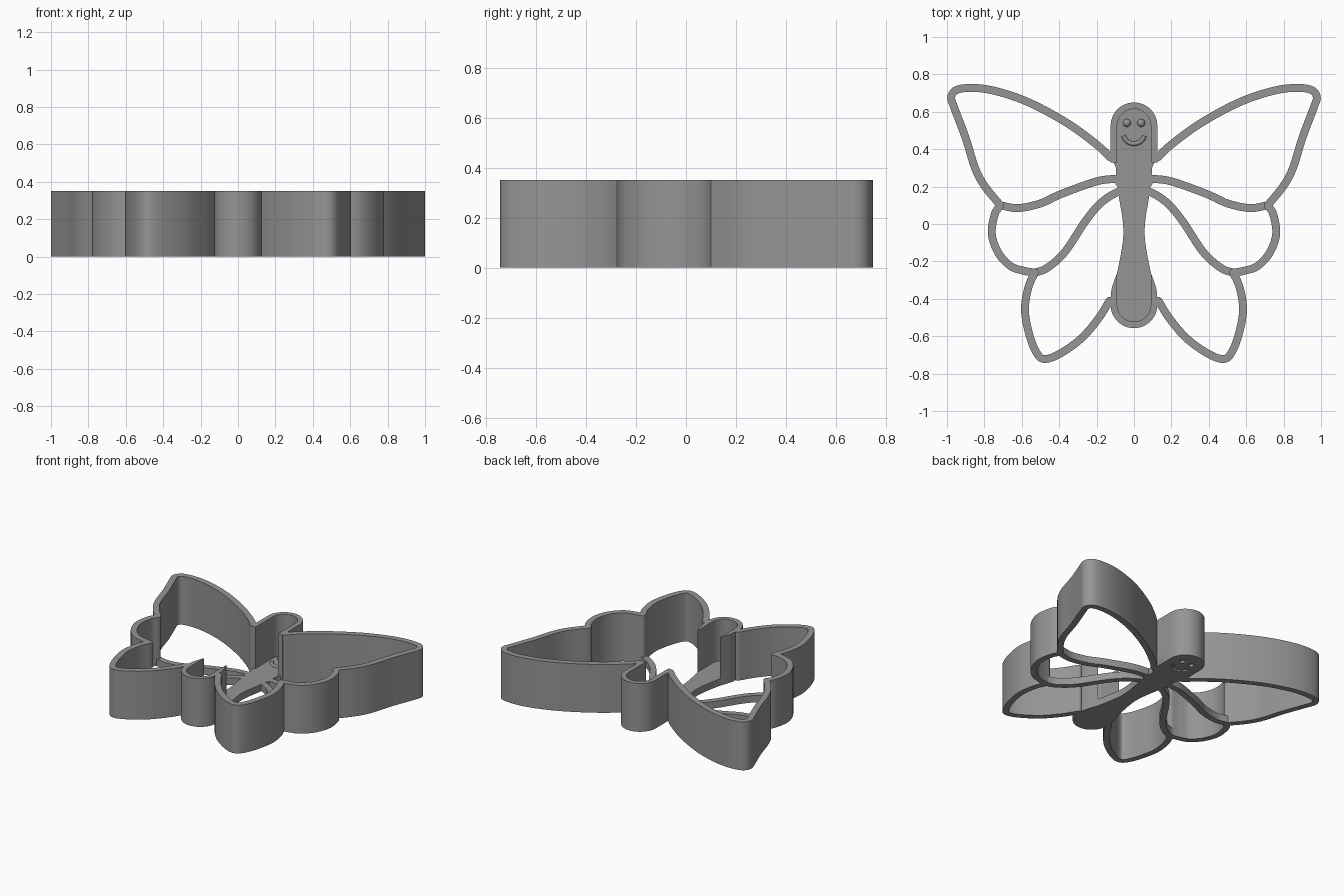
import bpy, bmesh, math
from mathutils import Vector

if "Cube" in bpy.data.objects:
    bpy.data.objects.remove(bpy.data.objects["Cube"])

WALL_H, FLOOR_H, T = 0.35, 0.05, 0.042

grey = bpy.data.materials.new("grey plastic")
grey.diffuse_color = (0.30, 0.30, 0.30, 1)
grey.use_nodes = True
grey.node_tree.nodes["Principled BSDF"].inputs["Base Color"].default_value = grey.diffuse_color


def add(name, bm):
    bmesh.ops.recalc_face_normals(bm, faces=bm.faces)
    me = bpy.data.meshes.new(name)
    bm.to_mesh(me)
    bm.free()
    me.materials.append(grey)
    ob = bpy.data.objects.new(name, me)
    bpy.context.collection.objects.link(ob)
    return ob


def prism(name, outline, z0, z1):
    """Extrude a closed flat outline from z0 to z1."""
    bm = bmesh.new()
    f = bm.faces.new([bm.verts.new((x, y, z0)) for x, y in outline])
    r = bmesh.ops.extrude_face_region(bm, geom=[f])
    top = [v for v in r["geom"] if isinstance(v, bmesh.types.BMVert)]
    bmesh.ops.translate(bm, verts=top, vec=(0, 0, z1 - z0))
    return add(name, bm)


def smooth(pts, n=8):
    """Catmull-Rom curve through the points."""
    p = [Vector(q) for q in pts]
    p = [2 * p[0] - p[1]] + p + [2 * p[-1] - p[-2]]
    out = []
    for a, b, c, d in zip(p, p[1:], p[2:], p[3:]):
        for i in range(n):
            t = i / n
            out.append(0.5 * (2 * b + (c - a) * t + (2 * a - 5 * b + 4 * c - d) * t * t
                              + (3 * b - a - 3 * c + d) * t ** 3))
    return out + [p[-2]]


def ribbon(pts, width):
    """Outline of a strip with rounded ends along a path."""
    n = len(pts)
    tan = [(pts[min(i + 1, n - 1)] - pts[max(i - 1, 0)]).normalized() for i in range(n)]
    nor = [Vector((-t.y, t.x)) * width / 2 for t in tan]

    def cap(p, nv, tv):
        return [p + nv * math.cos(a) + tv * math.sin(a) * width / 2
                for a in (math.pi * k / 6 for k in range(1, 6))]
    left = [p + v for p, v in zip(pts, nor)]
    right = [p - v for p, v in zip(pts, nor)]
    return left + cap(pts[-1], nor[-1], tan[-1]) + right[::-1] + cap(pts[0], -nor[0], -tan[0])


def arc(cy, r, a0, a1, n=24):
    return [Vector((r * math.cos(a), cy + r * math.sin(a)))
            for a in (math.radians(a0 + (a1 - a0) * i / n) for i in range(n + 1))]


def flip(pts):
    return [Vector((-p[0], p[1])) for p in reversed(pts)]


def mirrored(ob):
    ob.modifiers.new("mirror", 'MIRROR').use_mirror_merge = False


# Wing walls (tall) and wing veins (low), right side mirrored to the left
upper = [(.125, .355), (.20, .425), (.35, .535), (.54, .64), (.70, .70), (.83, .726), (.94, .72),
         (.977, .68), (.96, .62), (.90, .46), (.85, .30), (.80, .205), (.715, .10)]
middle = [(.715, .10), (.745, .05), (.76, -.055), (.725, -.155), (.66, -.225), (.59, -.25), (.53, -.26)]
lower = [(.53, -.26), (.565, -.34), (.583, -.46), (.56, -.59), (.52, -.69), (.475, -.722),
         (.39, -.69), (.28, -.61), (.19, -.505), (.13, -.41)]
vein_a = [(.07, .24), (.12, .24), (.21, .225), (.39, .16), (.50, .11), (.62, .085), (.715, .10)]
vein_b = [(.05, .175), (.10, .165), (.18, .11), (.26, .015), (.37, -.15), (.465, -.235), (.53, -.26)]
for name, path, h in (("upper_wing_wall", upper, WALL_H), ("middle_wing_wall", middle, WALL_H),
                      ("lower_wing_wall", lower, WALL_H), ("upper_vein", vein_a, FLOOR_H),
                      ("lower_vein", vein_b, FLOOR_H)):
    mirrored(prism(name, ribbon(smooth(path), T), 0, h))

# Body floor plate
R, RI, HEAD_Y, TAIL_Y = .125, .09, .525, -.432
tail_side = smooth([(.09, -.26), (.118, -.34), (.125, -.40)], 4)
side = smooth([(.125, .35), (.10, .31), (.095, .27), (.10, .22), (.085, .19), (.08, .14),
               (.062, .03), (.057, -.06), (.07, -.16), (.09, -.26)], 5) + tail_side[1:]
half = side + arc(TAIL_Y, R, 0, -90, 12)[:-1]
right_half = arc(HEAD_Y, R, 89.9, 0, 12) + half + [Vector((0, TAIL_Y - R))]
body = prism("body_floor", right_half + flip(right_half[1:-1]) , 0, FLOOR_H)

# Head and tail walls
prism("head_wall", [Vector((R, .33))] + arc(HEAD_Y, R, 0, 180) + [Vector((-R, .33)), Vector((-RI, .33))]
      + arc(HEAD_Y, RI, 180, 0) + [Vector((RI, .33))], 0, WALL_H)
prism("tail_wall", tail_side + arc(TAIL_Y, R, 0, -180) + flip(tail_side)
      + arc(TAIL_Y, RI, 180, 360), 0, WALL_H)


# Face: raised on top of the floor, pressed in underneath
def ball(name, x, y, z, r, hz):
    bm = bmesh.new()
    bmesh.ops.create_uvsphere(bm, u_segments=20, v_segments=12, radius=r)
    bmesh.ops.scale(bm, verts=bm.verts, vec=(1, 1, hz / r))
    bmesh.ops.translate(bm, verts=bm.verts, vec=(x, y, z))
    return add(name, bm)


cutters = []
for s, label in ((-1, "left"), (1, "right")):
    ball(label + "_eye", s * .038, .54, FLOOR_H, .021, .02)
    cutters.append(ball(label + "_eye_cutter", s * .038, .54, 0, .019, .018))
smile = arc(.487, .058, 195, 345, 16)
cutters.append(prism("smile_cutter", ribbon(smile, .018), -.02, .018))

cu = bpy.data.curves.new("smile", 'CURVE')
cu.dimensions = '3D'
cu.bevel_depth, cu.bevel_resolution, cu.use_fill_caps = .012, 3, True
sp = cu.splines.new('POLY')
sp.points.add(len(smile) - 1)
for q, p in zip(sp.points, smile):
    q.co = (p.x, p.y, FLOOR_H, 1)
cu.materials.append(grey)
bpy.context.collection.objects.link(bpy.data.objects.new("smile", cu))

for c in cutters:
    m = body.modifiers.new(c.name, 'BOOLEAN')
    m.operation, m.solver, m.object = 'DIFFERENCE', 'EXACT', c
    c.hide_render = True
    c.hide_set(True)

# Smooth curved walls, keep the rims sharp
for ob in bpy.context.collection.objects:
    if ob.type == 'MESH' and not ob.hide_render:
        ob.select_set(True)
        bpy.context.view_layer.objects.active = ob
bpy.ops.object.shade_smooth_by_angle(angle=math.radians(35))
